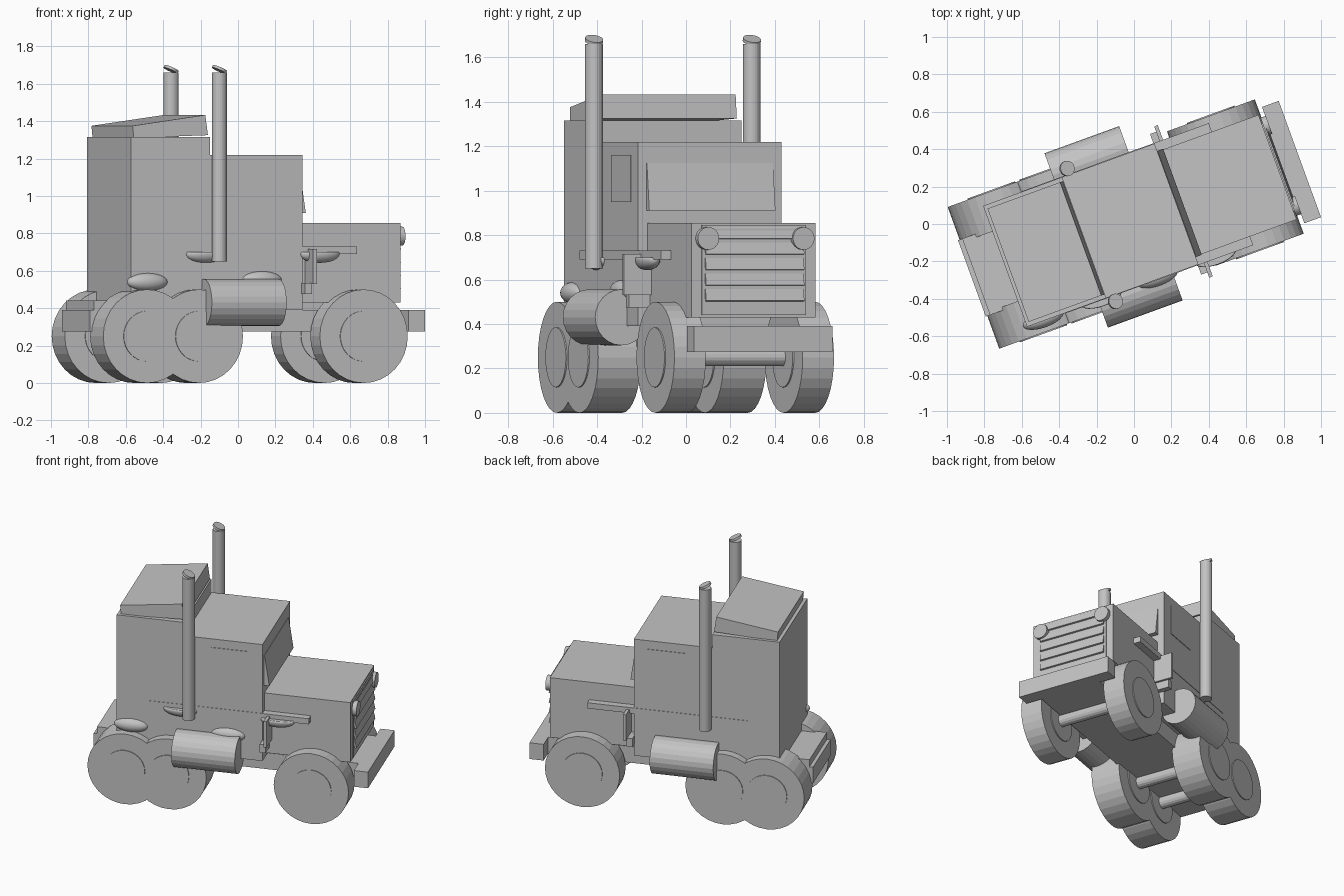
import bpy, bmesh, math
from mathutils import Matrix, Vector

if "Cube" in bpy.data.objects:
    bpy.data.objects.remove(bpy.data.objects["Cube"], do_unlink=True)

# Truck frame: local x runs forward, local y to its left; the whole truck is turned
BASE = Matrix.Rotation(math.radians(20), 4, "Z") @ Matrix.Translation((0, 0.023, 0))
SIDES = (("right", -1), ("left", 1))

grey = bpy.data.materials.new("plain_grey")
grey.use_nodes = True
colour = (0.55, 0.55, 0.55, 1)
grey.diffuse_color = colour
grey.node_tree.nodes["Principled BSDF"].inputs["Base Color"].default_value = colour


def add(name, bm):
    bmesh.ops.recalc_face_normals(bm, faces=bm.faces)
    mesh = bpy.data.meshes.new(name)
    bm.to_mesh(mesh)
    bm.free()
    mesh.materials.append(grey)
    obj = bpy.data.objects.new(name, mesh)
    obj.matrix_world = BASE
    bpy.context.collection.objects.link(obj)
    return obj


def box(name, x, y, z, tilt=0):
    """Box from three (low, high) ranges, pitched about its centre."""
    bm = bmesh.new()
    centre = Vector([sum(r) / 2 for r in (x, y, z)])
    size = [r[1] - r[0] for r in (x, y, z)]
    m = (Matrix.Translation(centre) @ Matrix.Rotation(math.radians(tilt), 4, "Y")
         @ Matrix.Diagonal((*size, 1)))
    bmesh.ops.create_cube(bm, size=1, matrix=m)
    return add(name, bm)


def cylinder(name, centre, radius, depth, axis="Z", sides=32, tilt=0):
    turn = {"X": Matrix.Rotation(math.pi / 2, 4, "Y"),
            "Y": Matrix.Rotation(math.pi / 2, 4, "X"),
            "Z": Matrix.Identity(4)}[axis]
    bm = bmesh.new()
    bmesh.ops.create_cone(bm, cap_ends=True, segments=sides, radius1=radius,
                          radius2=radius, depth=depth,
                          matrix=Matrix.Translation(centre)
                          @ Matrix.Rotation(math.radians(tilt), 4, "Y") @ turn)
    return add(name, bm)


def side_profile(name, points, half_width):
    """Outline in the x-z plane, extruded across the truck."""
    bm = bmesh.new()
    face = bm.faces.new([bm.verts.new((x, -half_width, z)) for x, z in points])
    grown = bmesh.ops.extrude_face_region(bm, geom=[face])["geom"]
    moved = [v for v in grown if isinstance(v, bmesh.types.BMVert)]
    bmesh.ops.translate(bm, verts=moved, vec=(0, 2 * half_width, 0))
    return add(name, bm)


def span(half):
    return (-half, half)


def outward(side, inner, outer):
    return tuple(sorted((side * inner, side * outer)))


# Frame and body
box("chassis", (-0.914, 0.86), span(0.217), (0.275, 0.39))
box("rear_deck", (-0.89, -0.7), span(0.217), (0.38, 0.44))
box("front_bumper", (0.857, 0.952), span(0.331), (0.275, 0.39))
box("sleeper", (-0.725, -0.275), span(0.344), (0.39, 1.315))
box("cab", (-0.275, 0.25), span(0.344), (0.39, 1.22))
box("hood", (0.25, 0.825), span(0.298), (0.43, 0.855))
side_profile("roof_fairing", [(-0.702, 1.31), (-0.28, 1.325),
                              (-0.295, 1.433), (-0.708, 1.375)], 0.322)
side_profile("windshield", [(0.245, 0.91), (0.284, 0.91), (0.252, 1.125), (0.245, 1.125)], 0.302)

# Grille with louvres
box("grille_panel", (0.82, 0.832), span(0.25), (0.44, 0.845))
for i in range(5):
    z = 0.53 + i * 0.07
    box(f"grille_louvre_{i + 1}", (0.832, 0.844), span(0.235), (z - 0.027, z + 0.027), -12)
box("grille_top_bar", (0.83, 0.842), span(0.235), (0.81, 0.83))

for label, s in SIDES:
    # Headlight, fuel tank and exhaust stack with its rain flap
    cylinder(f"{label}_headlight", (0.845, s * 0.228, 0.785), 0.051, 0.03, "X")
    cylinder(f"{label}_fuel_tank", (-0.108, s * 0.37, 0.43), 0.126, 0.425, "X", 24)
    cylinder(f"{label}_exhaust_stack", (-0.235, s * 0.378, 1.155), 0.04, 1.01, sides=24)
    cylinder(f"{label}_exhaust_flap", (-0.235, s * 0.378, 1.677), 0.041, 0.015, sides=24, tilt=25)

    # Side window, rail along the body and step panel
    box(f"{label}_side_window", (-0.095, 0.16), outward(s, 0.34, 0.348), (0.95, 1.16))
    box(f"{label}_side_rail", (-0.51, 0.56), outward(s, 0.29, 0.347), (0.69, 0.73))
    box(f"{label}_step_panel", (0.28, 0.3), outward(s, 0.29, 0.43), (0.53, 0.715))
    box(f"{label}_step_bracket", (0.245, 0.285), outward(s, 0.3, 0.4), (0.475, 0.535))

    # Wheels with hubs showing on both faces
    for place, x, inner, outer in (("front", 0.585, 0.232, 0.382),
                                   ("middle", -0.36, 0.198, 0.403),
                                   ("rear", -0.655, 0.198, 0.403)):
        mid = (x, s * (inner + outer) / 2, 0.25)
        cylinder(f"{label}_{place}_wheel", mid, 0.25, outer - inner, "Y")
        cylinder(f"{label}_{place}_hub", mid, 0.135, outer - inner + 0.012, "Y")

# Axles
for place, x in (("front", 0.585), ("middle", -0.36), ("rear", -0.655)):
    cylinder(f"{place}_axle", (x, 0, 0.25), 0.04, 0.56, "Y", 16)

# Low rounded bumps on the right flank
for i, (x, z) in enumerate(((-0.63, 0.54), (-0.3, 0.69), (0.02, 0.55), (0.35, 0.69))):
    bm = bmesh.new()
    bmesh.ops.create_uvsphere(bm, u_segments=24, v_segments=12, radius=1,
                              matrix=Matrix.Translation((x, -0.335, z))
                              @ Matrix.Diagonal((0.115, 0.045, 0.048, 1)))
    for v in bm.verts:
        if 0.6 < z:
            v.co.z = min(v.co.z, z + 0.01)
    bump = add(f"right_bump_{i + 1}", bm)
    for face in bump.data.polygons:
        face.use_smooth = True
